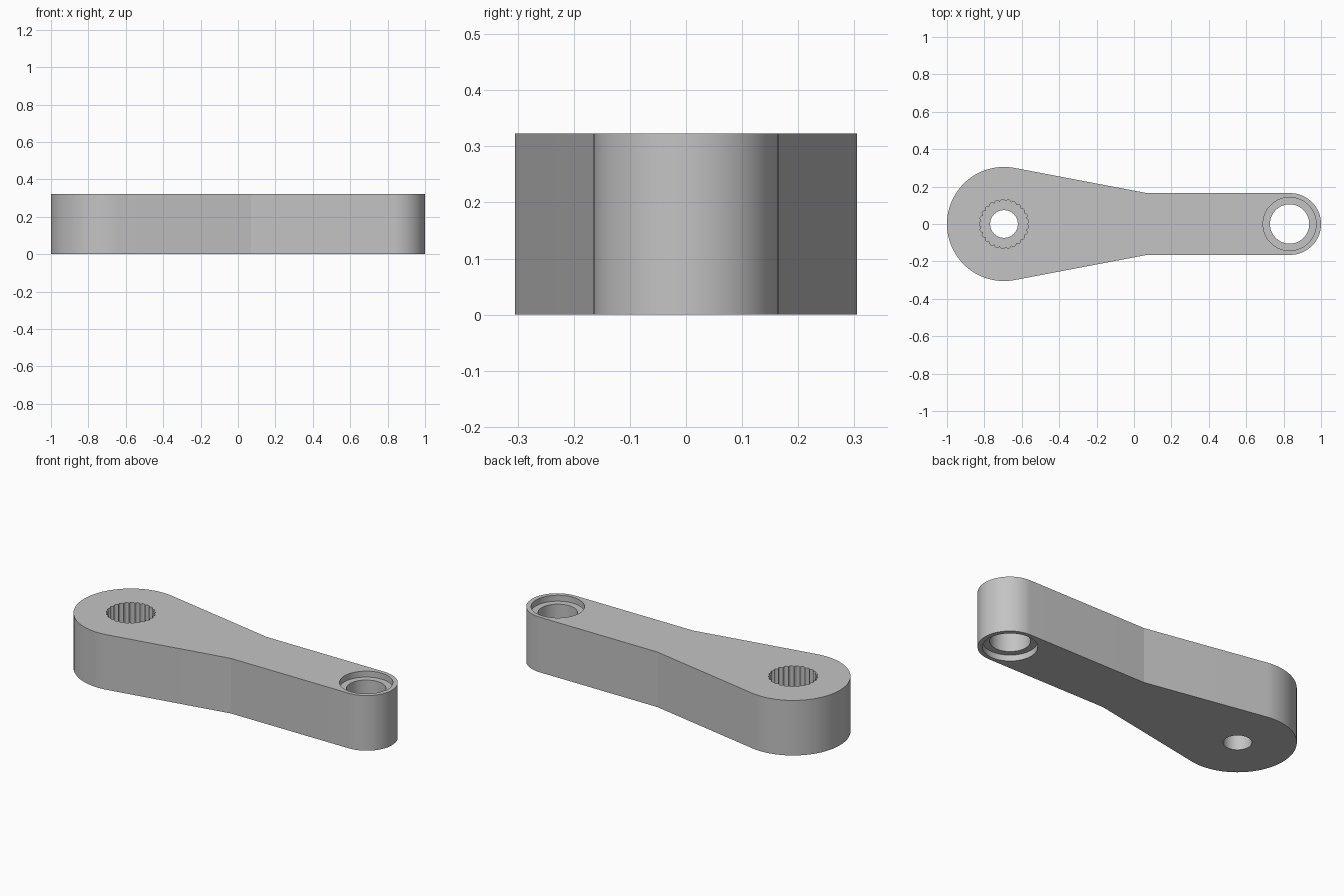
import bpy, bmesh, math

if "Cube" in bpy.data.objects:
    bpy.data.objects.remove(bpy.data.objects["Cube"], do_unlink=True)

HEIGHT = 0.323
HUB_X, HUB_R = -0.695, 0.305
TIP_X, TIP_R = 0.835, 0.165
NECK_X = 0.07
EYE_X = 0.832

grey = bpy.data.materials.new("light grey")
grey.use_nodes = True
grey.diffuse_color = (0.55, 0.55, 0.55, 1)
grey.node_tree.nodes["Principled BSDF"].inputs["Base Color"].default_value = grey.diffuse_color


def arc(cx, radius, start, end, steps):
    """Points on an arc centred on the x axis, ends included."""
    angles = [start + (end - start) * i / steps for i in range(steps + 1)]
    return [(cx + radius * math.cos(a), radius * math.sin(a)) for a in angles]


def prism(name, outline, low, high):
    """Extrude a closed outline from one height to another."""
    bm = bmesh.new()
    face = bm.faces.new([bm.verts.new((x, y, low)) for x, y in outline])
    top = bmesh.ops.extrude_face_region(bm, geom=[face])["geom"]
    bmesh.ops.translate(bm, vec=(0, 0, high - low),
                        verts=[v for v in top if isinstance(v, bmesh.types.BMVert)])
    bmesh.ops.recalc_face_normals(bm, faces=bm.faces)
    mesh = bpy.data.meshes.new(name)
    bm.to_mesh(mesh)
    bm.free()
    mesh.materials.append(grey)
    obj = bpy.data.objects.new(name, mesh)
    bpy.context.collection.objects.link(obj)
    return obj


def select(obj):
    bpy.ops.object.select_all(action='DESELECT')
    obj.select_set(True)
    bpy.context.view_layer.objects.active = obj


def cut(target, outline, low, high):
    """Subtract a prism from the target and discard the cutter."""
    cutter = prism("cutter", outline, low, high)
    cutter.hide_render = True
    mod = target.modifiers.new("cut", 'BOOLEAN')
    mod.operation, mod.solver, mod.object = 'DIFFERENCE', 'EXACT', cutter
    select(target)
    bpy.ops.object.modifier_apply(modifier=mod.name)
    bpy.data.objects.remove(cutter, do_unlink=True)


def circle(cx, radius, steps=96):
    return arc(cx, radius, 0, math.tau, steps)[:-1]


# Arm body: round hub, tapering sides tangent to it, straight shank, round tip
dx = NECK_X - HUB_X
tangent = math.atan2(TIP_R, dx) + math.acos(HUB_R / math.hypot(dx, TIP_R))
outline = arc(TIP_X, TIP_R, -math.pi / 2, math.pi / 2, 48)
outline.append((NECK_X, TIP_R))
outline += arc(HUB_X, HUB_R, tangent, math.tau - tangent, 64)
outline.append((NECK_X, -TIP_R))
arm = prism("lever_arm", outline, 0, HEIGHT)

# Splined socket in the hub, with a screw hole through its floor
TEETH, STEPS = 25, 6
spline = []
for i in range(TEETH * STEPS):
    a = math.tau * i / (TEETH * STEPS)
    r = 0.121 + 0.011 * abs(math.sin(a * TEETH / 2))
    spline.append((HUB_X + r * math.cos(a), r * math.sin(a)))
cut(arm, spline, HEIGHT - 0.2, HEIGHT + 0.1)
cut(arm, circle(HUB_X, 0.074), -0.1, HEIGHT + 0.1)

# Tip eye: through hole with a shallow counterbore on each side
cut(arm, circle(EYE_X, 0.105), -0.1, HEIGHT + 0.1)
cut(arm, circle(EYE_X, 0.142), HEIGHT - 0.035, HEIGHT + 0.1)
cut(arm, circle(EYE_X, 0.142), -0.1, 0.035)

select(arm)
bpy.ops.object.shade_smooth_by_angle(angle=math.radians(8))
